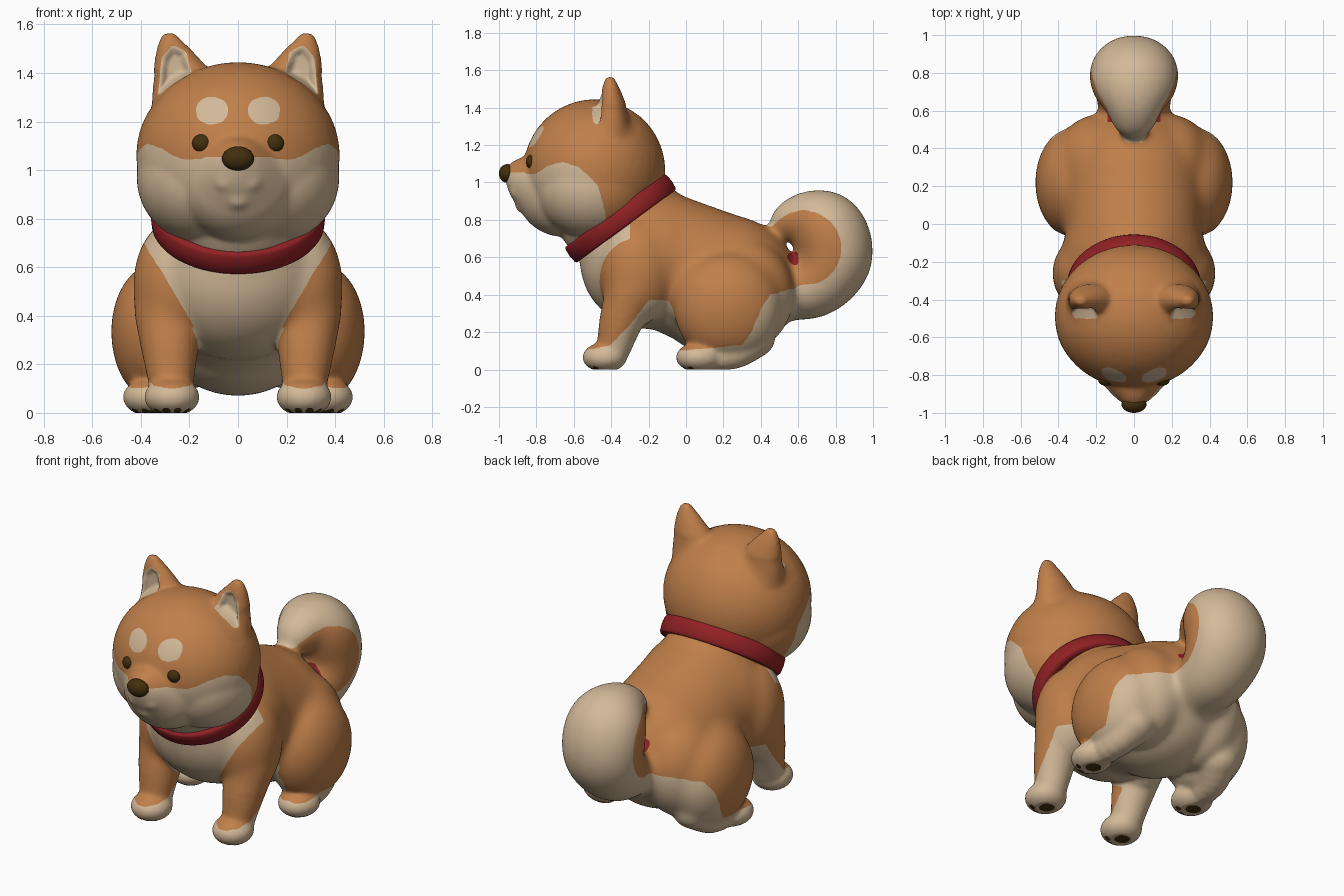
import bpy, bmesh, math
from mathutils import Vector
from mathutils.bvhtree import BVHTree

if "Cube" in bpy.data.objects:
    bpy.data.objects.remove(bpy.data.objects["Cube"])


def material(name, rgb):
    m = bpy.data.materials.new(name)
    m.diffuse_color = (*rgb, 1)
    m.use_nodes = True
    m.node_tree.nodes["Principled BSDF"].inputs["Base Color"].default_value = m.diffuse_color
    return m


FUR = material("orange fur", (0.525, 0.212, 0.068))
CREAM = material("cream fur", (0.65, 0.485, 0.315))
DARK = material("dark brown", (0.055, 0.028, 0.004))
RED = material("collar red", (0.28, 0.015, 0.018))

# --- unit sphere reused for every rounded volume
bm = bmesh.new()
bmesh.ops.create_icosphere(bm, subdivisions=4, radius=1)
bm.verts.index_update()
BALL_V = [tuple(v.co) for v in bm.verts]
BALL_F = [tuple(v.index for v in f.verts) for f in bm.faces]
bm.free()


def make_object(name, verts, faces, mats):
    me = bpy.data.meshes.new(name)
    me.from_pydata(verts, [], faces)
    for m in mats:
        me.materials.append(m)
    for p in me.polygons:
        p.use_smooth = True
    ob = bpy.data.objects.new(name, me)
    bpy.context.scene.collection.objects.link(ob)
    return ob


def ball(out, c, r):
    verts, faces = out
    k = len(verts)
    verts.extend([(c[0] + x * r[0], c[1] + y * r[1], c[2] + z * r[2]) for x, y, z in BALL_V])
    faces.extend([(a + k, b + k, d + k) for a, b, d in BALL_F])


def chain(out, pts, sx=1, wide=1.0, steps=4):
    """Tapered limb: balls along a smooth curve through (x, y, z, radius)."""
    p = [Vector(q) for q in [pts[0]] + pts + [pts[-1]]]
    for n, (a, b, c, d) in enumerate(zip(p, p[1:], p[2:], p[3:])):
        for i in range(1 if n else 0, steps + 1):
            t = i / steps
            x, y, z, r = 0.5 * (2 * b + (c - a) * t + (2 * a - 5 * b + 4 * c - d) * t * t
                                + (3 * b - a - 3 * c + d) * t ** 3)
            ball(out, (sx * x, y, z), (r * wide, r, r))


def stack(out, rings, sx, n=24):
    """Horizontal ellipses (x, y, z, rx, ry) skinned into a closed shape."""
    verts, faces = out
    k, top = len(verts), (len(rings) - 1) * n
    for x, y, z, rx, ry in rings:
        for t in (math.tau * i / n for i in range(n)):
            verts.append((sx * (x + rx * math.cos(t)), y + ry * math.sin(t), z))
    new = [(k + r + i, k + r + (i + 1) % n, k + r + n + (i + 1) % n, k + r + n + i)
           for r in range(0, top, n) for i in range(n)]
    new += [tuple(k + i for i in reversed(range(n))), tuple(k + top + i for i in range(n))]
    faces.extend(new if sx > 0 else [f[::-1] for f in new])


def table(v, pts):
    """Piecewise linear lookup."""
    for (a, fa), (b, fb) in zip(pts, pts[1:]):
        if v <= b:
            return fa + (fb - fa) * max(0, v - a) / (b - a)
    return pts[-1][1]


def evaluated(ob):
    dg = bpy.context.evaluated_depsgraph_get()
    me = bpy.data.meshes.new_from_object(ob.evaluated_get(dg))
    ob.modifiers.clear()
    ob.data = me
    return me


def soften(ob, iterations, group=""):
    sm = ob.modifiers.new("soften", 'SMOOTH')
    sm.factor, sm.iterations, sm.vertex_group = 0.5, iterations, group


# --- dog body: overlapping volumes fused into one smooth skin
skin = ([], [])
ball(skin, (0, -0.49, 1.06), (0.42, 0.38, 0.385))        # skull
ball(skin, (0, 0.20, 0.45), (0.38, 0.405, 0.38))         # rump
ball(skin, (0, -0.18, 0.58), (0.385, 0.39, 0.365))       # chest
chain(skin, [(0, -0.12, 0.585, 0.36), (0, 0.17, 0.465, 0.375)])  # back
chain(skin, [(0, -0.2, 0.70, 0.29), (0, -0.4, 0.85, 0.30)])  # neck
chain(skin, [(0, -0.66, 0.96, 0.25), (0, -0.80, 1.0, 0.155),
             (0, -0.88, 1.035, 0.09), (0, -0.925, 1.045, 0.052)])  # muzzle
ball(skin, (0, -0.865, 0.88), (0.055, 0.05, 0.045))      # chin
chain(skin, [(0, 0.48, 0.42, 0.155), (0, 0.68, 0.45, 0.178), (0, 0.79, 0.59, 0.206),
             (0, 0.76, 0.74, 0.205), (0, 0.665, 0.81, 0.148), (0, 0.575, 0.80, 0.115),
             (0, 0.54, 0.785, 0.095)], wide=1.13)         # curled tail
for s in (1, -1):
    ball(skin, (s * 0.15, -0.5, 0.97), (0.268, 0.30, 0.27))    # cheek
    ball(skin, (s * 0.05, -0.885, 0.95), (0.055, 0.055, 0.045))  # lip
    ball(skin, (s * 0.255, -0.26, 0.52), (0.18, 0.20, 0.285))  # shoulder
    chain(skin, [(0.285, -0.29, 0.42, 0.145), (0.28, -0.35, 0.25, 0.115),
                 (0.275, -0.385, 0.12, 0.092)], s)             # front leg
    ball(skin, (s * 0.272, -0.435, 0.065), (0.115, 0.12, 0.08))  # front paw
    ball(skin, (s * 0.33, 0.22, 0.335), (0.195, 0.29, 0.29))   # haunch
    ball(skin, (s * 0.20, 0.31, 0.40), (0.22, 0.27, 0.30))     # buttock
    chain(skin, [(0.36, 0.05, 0.065, 0.075), (0.345, 0.25, 0.085, 0.085),
                 (0.30, 0.36, 0.18, 0.12)], s)                 # hind foot
    ball(skin, (s * 0.36, 0.07, 0.065), (0.115, 0.125, 0.08))  # hind paw
    stack(skin, [(0.20, -0.40, 1.18, 0.15, 0.12), (0.217, -0.40, 1.30, 0.143, 0.10),
                 (0.235, -0.40, 1.42, 0.113, 0.08), (0.262, -0.402, 1.49, 0.078, 0.054),
                 (0.278, -0.405, 1.535, 0.048, 0.035), (0.283, -0.408, 1.567, 0.024, 0.022)], s)  # ear
dog = make_object("dog_body", *skin, [])
rm = dog.modifiers.new("fuse", 'REMESH')
rm.mode, rm.voxel_size = 'VOXEL', 0.0118
soften(dog, 14)
me = evaluated(dog)

# --- extra blending on the trunk, tail and ear roots only
vg = dog.vertex_groups.new(name="blend")
for v in me.vertices:
    x, y, z = v.co
    if -0.594 * (y + 0.35) + 0.804 * (z - 0.81) > -0.07 and y < 0.2:
        w = 0.7 * (1.24 < z < 1.41 and -0.56 < y < -0.25)
    else:
        w = (z - 0.13) / 0.12 if y > -0.2 else (z - 0.3) / 0.15
    if w > 0:
        vg.add([v.index], min(w, 1), 'REPLACE')
soften(dog, 80, "blend")
me = evaluated(dog)
me.materials.clear()
for m in (FUR, CREAM, DARK, RED):
    me.materials.append(m)

# --- ear hollows and flat soles
EAR = [(0.33, 1.31), (0.315, 1.46), (0.275, 1.515), (0.215, 1.49), (0.185, 1.385)]


def ear_depth(x, z):
    """Distance inside the inner-ear outline (negative outside)."""
    return min(((bx - ax) * (z - az) - (bz - az) * (x - ax)) / math.hypot(bx - ax, bz - az)
               for (ax, az), (bx, bz) in zip(EAR, EAR[1:] + EAR[:1]))


for v in me.vertices:
    x, y, z = v.co
    if z < 0:
        v.co.z = 0
    elif z > 1.25 and -0.53 < y < -0.38:
        w = min(max(ear_depth(abs(x), z) / 0.03, 0), 1)
        v.co.y = y + w * min(0.05, max(0, -0.43 - y))
me.update()

# --- coat markings
CHEEK = [(0.115, 1.055), (0.2, 1.04), (0.26, 1.055), (0.31, 1.085), (0.36, 1.108), (0.42, 1.115)]
JAW = [(0.855, -0.435), (0.98, -0.47), (1.08, -0.57), (1.117, -0.68)]
BELLY = [(-0.55, 0.10), (-0.4, 0.13), (-0.3, 0.24), (-0.2, 0.37), (-0.1, 0.37), (-0.07, 0.33),
         (-0.03, 0.10), (0.3, 0.13), (0.35, 0.20), (0.4, 0.32), (0.45, 0.40), (0.6, 0.44)]
PADS = [(0, 0.01, 0.045)] + [(dx, dy, 0.019) for dx, dy in
                             ((-0.06, -0.045), (-0.022, -0.075), (0.022, -0.075), (0.06, -0.045))]


def marking(c, n):
    x, y, z = abs(c.x), c.y, c.z
    if z < 0.03 and n.z < -0.4:                                    # paw pads
        for px, py in ((0.272, -0.435), (0.36, 0.07)):
            if any(math.hypot(x - px - a, y - py - b) < r for a, b, r in PADS):
                return 2
    if y < 0 and -0.594 * (y + 0.35) + 0.804 * (z - 0.81) > 0:     # head
        if -0.5 < y < -0.36 and n.y < 0.4 and z > 1.25 and ear_depth(x, z) > 0:
            return 1
        if y < -0.6 and ((x - 0.107) / 0.069) ** 2 + ((z - 1.245) / 0.058) ** 2 < 1:
            return 1
        return int(z < table(x, CHEEK) and y < table(z, JAW))
    if x < 0.14 and y < 0.6 and math.hypot(y - 0.58, z - 0.58) < 0.05:  # patch under tail
        return 3
    if y > 0.6 or (y > 0.43 and z > 0.765):                        # tail
        return int(math.hypot(y - 0.63, z - 0.65) > 0.2)
    if y < -0.3 and z > 0.25 and x < 0.135 + (z - 0.28) * 0.6:     # bib
        return 1
    under = z < 0.35 and (x < 0.14 or (n.z < -0.35 and x < 0.33))
    return int(under or z < table(y, BELLY))


edge_faces = {}
for p in me.polygons:
    p.use_smooth = True
    p.material_index = marking(p.center, p.normal)
    for k in p.edge_keys:
        edge_faces.setdefault(k, set()).add(p.material_index)
# --- relax the outlines of the markings
near = {}
for a, b in (k for k, mats in edge_faces.items() if len(mats) > 1):
    near.setdefault(a, []).append(b)
    near.setdefault(b, []).append(a)
for _ in range(4):
    moved = {i: sum((me.vertices[j].co for j in js), Vector()) / len(js) for i, js in near.items()}
    for i, co in moved.items():
        me.vertices[i].co = me.vertices[i].co.lerp(co, 0.5)
me.update()

# --- eyes, set on the face surface, and nose
tree = BVHTree.FromPolygons([v.co for v in me.vertices], [p.vertices[:] for p in me.polygons])
for name, s in (("eye_left", 1), ("eye_right", -1)):
    hit = tree.ray_cast(Vector((s * 0.149, -2, 1.11)), Vector((0, 1, 0)))[0]
    eye = ([], [])
    ball(eye, (s * 0.149, (hit.y if hit else -0.83) + 0.014, 1.11), (0.04, 0.03, 0.038))
    make_object(name, *eye, [DARK])
nose = ([], [])
ball(nose, (0, -0.955, 1.048), (0.066, 0.045, 0.05))
make_object("nose", *nose, [DARK])

# --- collar: rounded band swept round the neck
BAND = [(-0.06, -0.05), (-0.008, -0.052), (0, -0.04), (0.004, 0),
        (0, 0.04), (-0.008, 0.052), (-0.06, 0.05)]
N, K = 72, len(BAND)
verts = [((0.355 + r) * math.cos(t), (0.335 + r) * math.sin(t), h)
         for t in (math.tau * i / N for i in range(N)) for r, h in BAND]
faces = [(i * K + k, (i + 1) % N * K + k, (i + 1) % N * K + (k + 1) % K, i * K + (k + 1) % K)
         for i in range(N) for k in range(K)]
collar = make_object("collar", verts, faces, [RED])
collar.location = (0, -0.35, 0.808)
collar.rotation_euler.x = math.radians(36.4)
